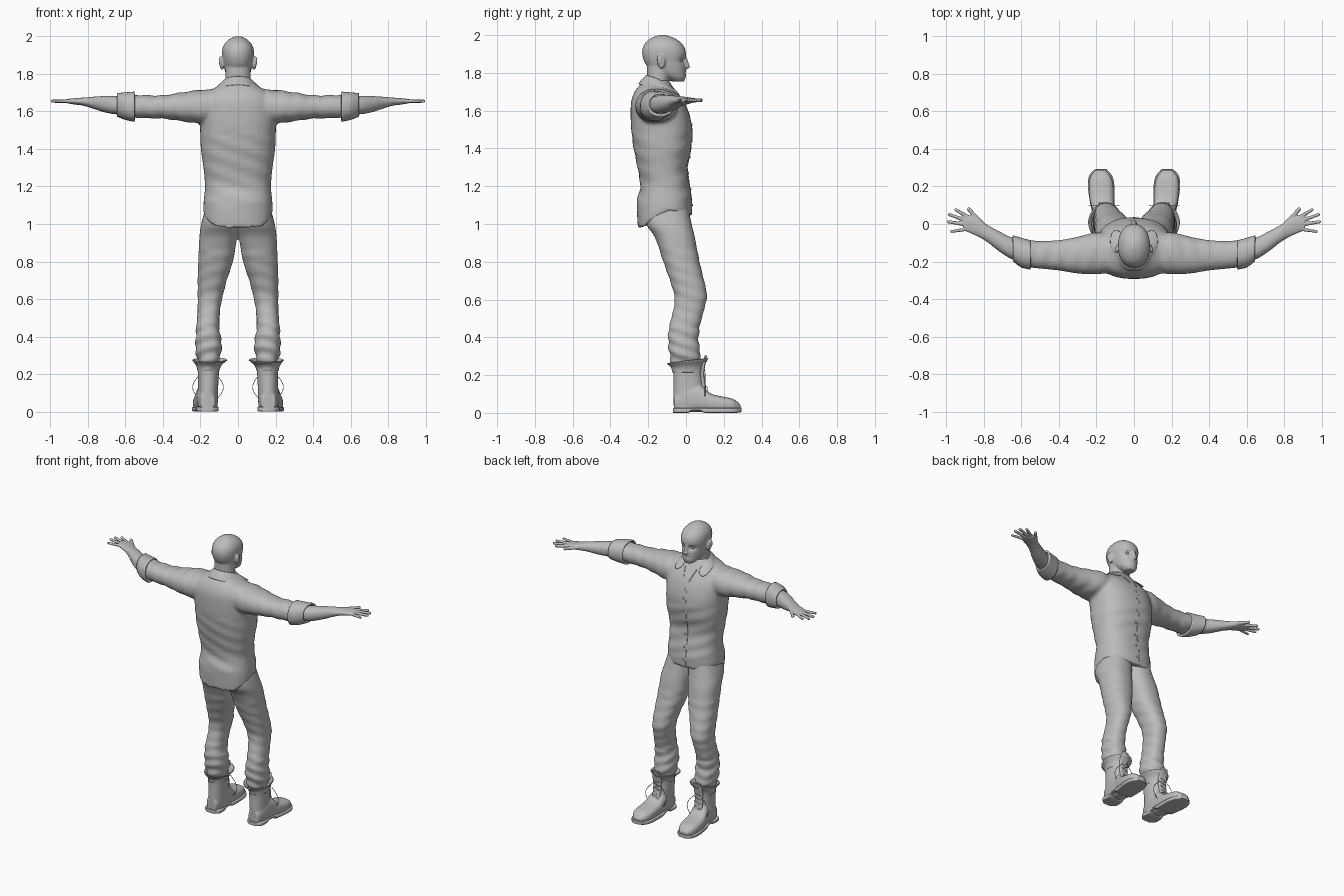
import bpy, bmesh, math
from mathutils import Vector, Matrix

if "Cube" in bpy.data.objects:
    bpy.data.objects.remove(bpy.data.objects["Cube"])

grey = bpy.data.materials.new("plain grey")
grey.use_nodes = True
grey.diffuse_color = (0.5, 0.5, 0.5, 1)
grey.node_tree.nodes["Principled BSDF"].inputs["Base Color"].default_value = (0.5, 0.5, 0.5, 1)


def smooth_rows(rows, steps=4):
    """Catmull-Rom interpolation of the section rows."""
    rows = [Vector(r) for r in rows]
    out = []
    for i in range(len(rows) - 1):
        b, c = rows[i], rows[i + 1]
        a, d = rows[max(i - 1, 0)], rows[min(i + 2, len(rows) - 1)]
        for s in range(steps):
            t = s / steps
            out.append(0.5 * (2 * b + (c - a) * t + (2 * a - 5 * b + 4 * c - d) * t ** 2
                              + (3 * b - a - 3 * c + d) * t ** 3))
    return out + [rows[-1]]


def loft(bm, rows, axis=2, p=2.2, n=32, cap=True):
    """Rows: position on the axis, then min and max on the two other axes."""
    others = [k for k in range(3) if k != axis]
    rings = []
    for row in smooth_rows(rows):
        ring = []
        for i in range(n):
            ang = math.tau * i / n
            co = [row[0]] * 3
            for k, w, lo, hi in zip(others, (math.cos(ang), math.sin(ang)),
                                    (row[1], row[3]), (row[2], row[4])):
                co[k] = (lo + hi) / 2 + (hi - lo) / 2 * math.copysign(abs(w) ** (2 / p), w)
            ring.append(bm.verts.new(co))
        rings.append(ring)
    for r, s in zip(rings, rings[1:]):
        for i in range(n):
            bm.faces.new((r[i], r[(i + 1) % n], s[(i + 1) % n], s[i]))
    if cap:
        bm.faces.new(rings[0])
        bm.faces.new(rings[-1])
    return [v for ring in rings for v in ring]


def ball(bm, at, size):
    m = Matrix.Translation(at) @ Matrix.Diagonal((*size, 1))
    bmesh.ops.create_uvsphere(bm, u_segments=20, v_segments=12, radius=1, matrix=m)


def finish(bm, name, mirror=False, voxel=0, soft=3, solid=0, sub=0):
    bmesh.ops.recalc_face_normals(bm, faces=bm.faces)
    me = bpy.data.meshes.new(name)
    bm.to_mesh(me)
    bm.free()
    me.materials.append(grey)
    ob = bpy.data.objects.new(name, me)
    bpy.context.collection.objects.link(ob)
    bpy.ops.object.select_all(action='DESELECT')
    ob.select_set(True)
    bpy.context.view_layer.objects.active = ob
    bpy.ops.object.shade_smooth_by_angle(angle=math.radians(45))
    if mirror:
        ob.modifiers.new("mirror", 'MIRROR').use_mirror_merge = True
    if solid:
        ob.modifiers.new("thickness", 'SOLIDIFY').thickness = solid
    if sub:
        ob.modifiers.new("subdivision", 'SUBSURF').levels = sub
    if voxel:
        m = ob.modifiers.new("fuse", 'REMESH')
        m.mode, m.voxel_size, m.use_smooth_shade = 'VOXEL', voxel, True
        m = ob.modifiers.new("soften", 'SMOOTH')
        m.factor, m.iterations = 0.5, soft
    return ob


def cords(name, paths, radius):
    cu = bpy.data.curves.new(name, 'CURVE')
    cu.dimensions, cu.bevel_depth, cu.bevel_resolution = '3D', radius, 1
    cu.materials.append(grey)
    for path in paths:
        sp = cu.splines.new('POLY')
        sp.points.add(len(path) - 1)
        for pt, co in zip(sp.points, path):
            pt.co = (*co, 1)
    bpy.context.collection.objects.link(bpy.data.objects.new(name, cu))


def sym(rows):
    return [(z, -w, w, a, b) for z, w, a, b in rows]


# Shirt: torso with a curved hem, fused with both sleeves
torso = [(1.04, .185, -.255, .03), (1.12, .183, -.26, .032), (1.2, .176, -.242, .02),
         (1.3, .184, -.257, .007), (1.4, .198, -.277, .027), (1.5, .202, -.29, .033),
         (1.58, .205, -.293, .018), (1.65, .2, -.29, -.012), (1.7, .165, -.272, -.05),
         (1.735, .11, -.245, -.075), (1.76, .08, -.22, -.09)]
bm = bmesh.new()
for v in loft(bm, sym(torso), p=2.4, n=48):
    x, y, z = v.co
    t = (y + .112) / .143
    hem = 1.08 - (.1 * min(1, -t * 1.2) if t < 0 else .04 * t)
    if z < 1.12:
        v.co.z = 1.12 - (1.12 - z) * (1.12 - hem) / .08
    elif z < 1.5:
        v.co.y += .003 * math.sin(z * 70 + x * 25)
for side in (1, -1):
    sleeve = loft(bm, [(.08, -.255, -.06, 1.53, 1.72), (.2, -.268, -.045, 1.535, 1.715),
                       (.3, -.264, -.068, 1.548, 1.702), (.4, -.248, -.086, 1.562, 1.687),
                       (.5, -.238, -.09, 1.564, 1.687), (.58, -.23, -.085, 1.57, 1.69)], axis=0)
    for v in sleeve:
        v.co.z += .003 * math.sin(v.co.x * 75 + v.co.y * 20)
        v.co.x *= side
finish(bm, "shirt", voxel=.01, soft=4)

# Rolled sleeve cuffs
bm = bmesh.new()
loft(bm, [(.552, -.243, -.087, 1.545, 1.706), (.6, -.232, -.074, 1.555, 1.702),
          (.645, -.2, -.06, 1.572, 1.698)], axis=0, cap=False)
finish(bm, "sleeve_cuffs", mirror=True, solid=.012)

# Shirt collar with pointed flaps
inner = [(0, -.215, 1.795), (.05, -.197, 1.79), (.08, -.15, 1.775), (.076, -.1, 1.75), (.045, -.045, 1.705)]
outer = [(0, -.262, 1.745), (.07, -.245, 1.735), (.115, -.18, 1.73), (.138, -.1, 1.725), (.12, -.01, 1.665)]
bm = bmesh.new()
rows = [[bm.verts.new(co) for co in line] for line in (inner, outer)]
for i in range(len(inner) - 1):
    bm.faces.new((rows[0][i], rows[0][i + 1], rows[1][i + 1], rows[1][i]))
finish(bm, "collar", mirror=True, solid=.008, sub=2)


def chest(z):
    for a, b in zip(torso, torso[1:]):
        if a[0] <= z <= b[0]:
            return a[3] + (b[3] - a[3]) * (z - a[0]) / (b[0] - a[0])
    return torso[-1][3]


# Front opening, neckline edges and buttons
front = [(-.018, chest(1.05 + i * .025) - .001, 1.05 + i * .025) for i in range(22)]
neckline = [[(s * .045 * k / 5, chest(1.575 + .026 * k) - .001, 1.575 + .026 * k) for k in range(6)]
            for s in (1, -1)]
cords("shirt_edges", [front] + neckline, .003)
bm = bmesh.new()
for i in range(6):
    z = 1.1 + i * .085
    ball(bm, (0, chest(z), z), (.007, .006, .007))
finish(bm, "buttons")

# Forearms and hands
bm = bmesh.new()
loft(bm, [(.54, -.22, -.1, 1.585, 1.675), (.65, -.188, -.073, 1.585, 1.682),
          (.72, -.145, -.038, 1.598, 1.682), (.78, -.098, -.006, 1.618, 1.678),
          (.83, -.068, .032, 1.632, 1.674), (.87, -.05, .046, 1.637, 1.671),
          (.91, -.033, .043, 1.644, 1.667)], axis=0)
for base, tip, r in [((.81, .0), (.88, .078), .013), ((.88, .034), (.95, .076), .011),
                     ((.89, .016), (.983, .05), .011), ((.89, -.004), (.99, .012), .011),
                     ((.88, -.026), (.972, -.04), .01)]:
    a, b = Vector((*base, 1.655)), Vector((*tip, 1.655))
    turn = (b - a).to_track_quat('Z', 'Y').to_matrix().to_4x4()
    bmesh.ops.create_cone(bm, cap_ends=True, segments=12, radius1=r, radius2=r * .8,
                          depth=(b - a).length, matrix=Matrix.Translation((a + b) / 2) @ turn)
    ball(bm, b, (r * .85,) * 3)
    ball(bm, a, (r,) * 3)
finish(bm, "forearms_and_hands", mirror=True, voxel=.0045, soft=2)

# Trousers with bunched lower legs
bm = bmesh.new()
leg = loft(bm, [(1.1, -.02, .17, -.23, .01), (1.0, -.01, .196, -.212, .03),
                (.93, .004, .206, -.165, .047), (.8, .027, .212, -.12, .072),
                (.7, .06, .215, -.085, .096), (.62, .08, .215, -.062, .112),
                (.55, .094, .215, -.066, .097), (.45, .1, .222, -.091, .072),
                (.37, .087, .226, -.094, .067), (.32, .09, .226, -.088, .077),
                (.27, .1, .212, -.08, .072), (.22, .115, .2, -.05, .06)], p=2.3)
for v in leg:
    out = Vector((v.co.x - .155, v.co.y + .005, 0)).normalized()
    amount = .005 if v.co.z < .45 else .002
    if v.co.z < .9:
        v.co += out * amount * math.sin(v.co.z * 95 + v.co.y * 30 + v.co.x * 20)
finish(bm, "trousers", mirror=True, voxel=.009, soft=3)

# Boots: shaft fused with the foot
bm = bmesh.new()
loft(bm, [(.02, .11, .215, -.065, .1), (.1, .107, .213, -.067, .1),
          (.2, .102, .213, -.067, .086), (.25, .098, .218, -.075, .09)])
loft(bm, [(-.064, .125, .2, .01, .09), (0, .108, .217, .005, .14), (.08, .106, .224, .005, .145),
          (.13, .108, .236, .005, .103), (.2, .11, .241, .005, .085),
          (.25, .122, .234, .005, .074), (.288, .15, .205, .015, .045)], axis=1, p=2.8)
finish(bm, "boots", mirror=True, voxel=.007, soft=3)

# Soles with a raised arch
bm = bmesh.new()
loft(bm, [(-.07, .13, .195, 0, .024), (-.045, .105, .221, 0, .026), (.01, .106, .22, 0, .026),
          (.03, .108, .22, .012, .026), (.075, .106, .226, .012, .026), (.1, .104, .232, 0, .026),
          (.2, .104, .246, 0, .026), (.26, .118, .238, 0, .026), (.294, .15, .206, .004, .028)],
     axis=1, p=6)
finish(bm, "boot_soles", mirror=True)

# Flared boot tops and tongues
bm = bmesh.new()
for v in loft(bm, [(.215, .1, .216, -.072, .09), (.245, .088, .224, -.08, .097),
                   (.272, .057, .245, -.1, .118)], p=1.8, cap=False):
    v.co.z += max(0, v.co.z - .23) * 3 * v.co.y
finish(bm, "boot_tops", mirror=True, solid=.006)
bm = bmesh.new()
loft(bm, [(.12, .135, .19, .085, .108), (.2, .13, .19, .075, .096),
          (.26, .128, .192, .085, .103), (.305, .135, .185, .1, .112)], p=3)
finish(bm, "boot_tongues", mirror=True)

# Laces with loose side loops
paths = []
for s in (1, -1):
    paths.append([(s * (.135 + .05 * (i % 2)), .1 + .012 * (i < 2), .12 + .014 * i) for i in range(9)])
    for x, swing in ((.19, .052), (.13, -.052)):
        paths.append([(s * (x + swing * math.sin(math.pi * i / 10)), .1, .21 - .16 * i / 10)
                      for i in range(11)])
cords("laces", paths, .002)

# Head, neck, nose and ears
bm = bmesh.new()
skull = loft(bm, sym([(1.755, .03, -.075, -.01), (1.775, .05, -.115, -.003), (1.8, .064, -.16, -.004),
                      (1.83, .073, -.2, -.003), (1.86, .079, -.221, -.006), (1.9, .085, -.232, 0),
                      (1.935, .083, -.228, -.008), (1.965, .069, -.21, -.032),
                      (1.988, .043, -.177, -.07), (2.001, .012, -.137, -.11)]), n=64)
for v in skull:
    x, y, z = v.co
    if y > -.07:
        socket = math.exp(-((abs(x) - .033) / .019) ** 2 - ((z - 1.868) / .013) ** 2)
        mouth = math.exp(-(x / .025) ** 2 - ((z - 1.8) / .005) ** 2)
        lips = math.exp(-(x / .026) ** 2 - ((z - 1.8) / .014) ** 2)
        v.co.y += -.016 * socket - .01 * mouth + .009 * lips
loft(bm, sym([(1.66, .085, -.22, -.08), (1.74, .069, -.207, -.092), (1.84, .068, -.207, -.07)]))
loft(bm, sym([(1.822, .012, -.03, .01), (1.832, .018, -.03, .021), (1.845, .014, -.03, .017),
              (1.885, .009, -.03, .003)]), p=2)
for side in (1, -1):
    ball(bm, (side * .086, -.13, 1.858), (.013, .021, .036))
    ball(bm, (side * .094, -.14, 1.87), (.009, .014, .026))
finish(bm, "head", voxel=.005, soft=3)

# Eyes
bm = bmesh.new()
for side in (1, -1):
    ball(bm, (side * .032, -.031, 1.867), (.013, .013, .009))
finish(bm, "eyes")
